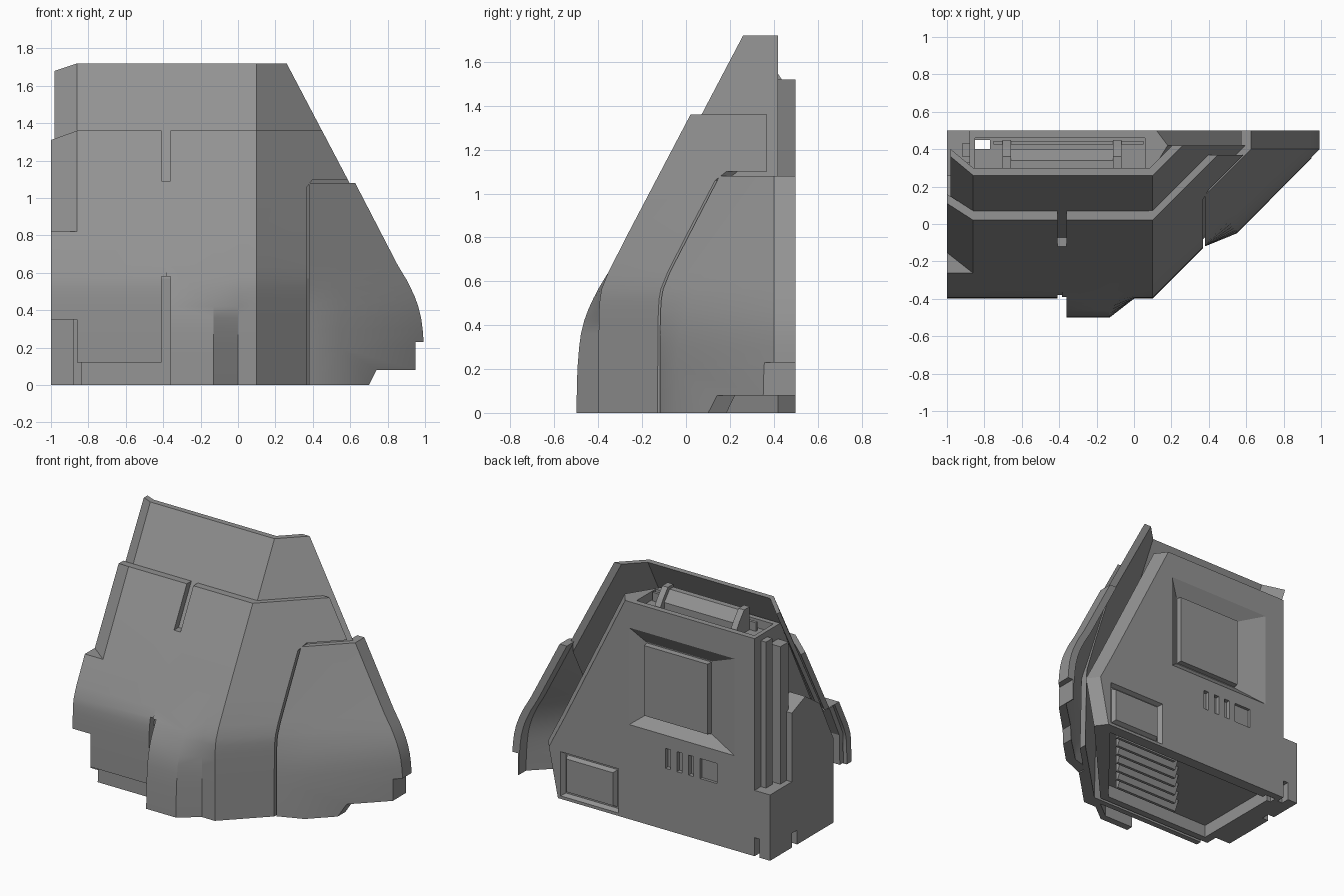
import bpy, bmesh
from math import sqrt

if "Cube" in bpy.data.objects:
    bpy.data.objects.remove(bpy.data.objects["Cube"])

GREY = bpy.data.materials.new("dark_grey")
GREY.diffuse_color = (.29, .29, .29, 1)
GREY.use_nodes = True
GREY.node_tree.nodes["Principled BSDF"].inputs["Base Color"].default_value = GREY.diffuse_color


def loft(name, rings):
    """Closed solid through rings of equally many 3D points."""
    bm = bmesh.new()
    vs = [[bm.verts.new(p) for p in r] for r in rings]
    n = len(rings[0])
    for a, b in zip(vs, vs[1:]):
        for i in range(n):
            j = (i + 1) % n
            bm.faces.new((a[i], a[j], b[j], b[i]))
    bm.faces.new(vs[0][::-1])
    bm.faces.new(vs[-1])
    bmesh.ops.remove_doubles(bm, verts=bm.verts, dist=0.0008)
    bmesh.ops.dissolve_degenerate(bm, dist=0.0005, edges=bm.edges)
    bmesh.ops.recalc_face_normals(bm, faces=bm.faces)
    me = bpy.data.meshes.new(name)
    bm.to_mesh(me)
    bm.free()
    me.materials.append(GREY)
    ob = bpy.data.objects.new(name, me)
    bpy.context.collection.objects.link(ob)
    return ob


def box(name, x0, x1, y0, y1, z0, z1):
    return loft(name, [[(x0, y0, z), (x1, y0, z), (x1, y1, z), (x0, y1, z)] for z in (z0, z1)])


def bar(name, x0, x1, prof):
    """Side profile of (y, z) points extruded along x."""
    return loft(name, [[(x, y, z) for y, z in prof] for x in (x0, x1)])


def frustum(name, outer, inner, y0, y1):
    """Rectangles (x0, x1, z0, z1) joined along y."""
    return loft(name, [[(a, y, c), (b, y, c), (b, y, d), (a, y, d)]
                       for (a, b, c, d), y in ((outer, y0), (inner, y1))])


def cut(ob, cutters):
    for c in cutters:
        m = ob.modifiers.new("cut", 'BOOLEAN')
        m.operation, m.solver, m.object = 'DIFFERENCE', 'EXACT', c
        c.hide_render = True
    bpy.context.view_layer.update()
    dg = bpy.context.evaluated_depsgraph_get()
    me = bpy.data.meshes.new_from_object(ob.evaluated_get(dg))
    ob.modifiers.clear()
    ob.data = me
    for c in cutters:
        bpy.data.objects.remove(c)


def shade(ob):
    bpy.ops.object.select_all(action='DESELECT')
    ob.select_set(True)
    bpy.context.view_layer.objects.active = ob
    bpy.ops.object.shade_smooth_by_angle(angle=0.45)


# Front surface depth at height z: plain face and bulged face
CURVE = {0: -.5, .2: -.495, .3: -.487, .36: -.479, .42: -.464, .47: -.446, .52: -.423, .565: -.4}
LOW = list(CURVE) + [.64]


def yf(z):
    s = .02 - .527 * (1.36 - z) + .4
    return -.4 + .5 * (s + sqrt(s * s + .0009))


def yb(z):
    return CURVE.get(z, yf(z))


def ring(front, offs, z, drop=0.0):
    """Section of a plate: front points plus the same points moved inwards."""
    f = [(x, y, z - (drop if i == 0 else 0)) for i, (x, y) in enumerate(front)]
    b = [(p[0] + o[0], p[1] + o[1], p[2]) for p, o in zip(f, offs)]
    return f + b[::-1]


# Outer front armour, with chamfered left strip above 0.82
def outer(z, ch, drop=0.0):
    f, b = yf(z), yb(z)
    pts = [(-1, f + ch), (-.86, f), (-.385, f), (-.385, b), (-.13, b), (0, f),
           (.1, f), (.47 - f, .37)]
    offs = [(0, .05)] * 6 + [(-.02, .05), (-.07, 0)]
    return ring(pts, offs, z, drop)


armour = loft("front_armour", [outer(z, 0) for z in LOW + [.82]]
              + [outer(.82, .11), outer(1.36, .09, .05)])
corner = loft("c5", [[(.37, y, -1), (2, y, -1), (2, y, 1.1), (.4, y, 1.1), (.37, y, 1.06)]
                     for y in (-1, 1)])          # room for the side armour
cut(armour, [
    box("c1", -.41, -.36, -1, 1, 1.09, 2),       # upper slot
    box("c2", -.41, -.36, -1, 1, -1, .58),       # lower slot
    box("c3", -1.2, -.86, -1, 1, -1, .35),       # lower left steps
    box("c4", -1.2, -.385, -1, 1, -1, .12),
    corner])
shade(armour)


# Under layer, rising above the outer armour
def under(z, ch, drop=0.0):
    f = yf(z) + .05
    pts = [(-.98, f + ch), (-.86, f), (.1, f), (.52 - f, .42)]
    return ring(pts, [(0, .04), (0, .04), (-.015, .04), (-.055, 0)], z, drop)


under_plate = loft("under_plate", [under(0, 0), under(.57, 0), under(.8, 0), under(.8, .1),
                                   under(1.72, .1, .04)])
cut(under_plate, [box("c1", .58, 2, -1, 1, -1, 1.06), box("c2", -2, -.84, -1, 1, -1, .36)])


# Side armour on the right
def side(z):
    f, b = yf(z), yb(z)
    pts = [(.38, .28 + f), (.55, .45 + b), (.5 - b, .4), (.5 - b, .5)]
    return ring(pts, [(0, .08), (-.04, .05), (-.055, .02), (-.055, 0)], z)


side_plate = loft("side_armour", [side(z) for z in LOW + [1.08]])
step = loft("c1", [[(.70, y, -.002), (.74, y, .08), (2, y, .08), (2, y, -.1), (.70, y, -.1)]
                   for y in (-1, 1)])
cut(side_plate, [step, box("c2", .95, 2, -1, 1, -1, .23)])
shade(side_plate)


# Inner body
def body_ring(z, xb):
    f = yf(z) + .11
    return [(xb, .5, z), (xb + .06, .42, z), (.05, f, z), (-.88, f, z), (-.88, .5, z)]


body = loft("body", [body_ring(0, .64), body_ring(.34, .71), body_ring(.565, .594),
                     body_ring(1.52, .12)])
cutters = [
    frustum("c1", (-.73, .09, .66, 1.34), (-.51, .0, .73, 1.24), .501, .44),
    frustum("c2", (.17, .62, .02, .33), (.19, .6, .035, .315), .501, .47),
    box("c3", -.85, .06, .25, .46, 1.46, 2),
    box("c4", -.85, -.77, .4, .45, -1, 2),
    loft("c5", [[(.56, .42, z), (.02, -.24, z), (-.82, -.24, z), (-.82, .42, z)]
                for z in (-.1, .09)])]
for x in (-.21, -.3, -.39):
    cutters.append(box("slot", x - .02, x + .02, .47, .6, .43, .57))
cutters.append(box("slot", -.59, -.46, .48, .6, .43, .57))
cut(body, cutters)

# Panels in the back recesses
frustum("back_panel", (-.505, -.005, .735, 1.235), (-.5, -.01, .74, 1.23), .43, .475)
frustum("corner_panel", (.195, .595, .04, .31), (.215, .575, .06, .29), .46, .499)

# Rails, cover and brackets in the top channel
box("top_rail_back", -.75, .05, .425, .445, 1.44, 1.5)
box("top_rail_front", -.75, .05, .28, .3, 1.44, 1.52)
bar("top_cover", -.68, -.09, [(.4, 1.44), (.4, 1.53), (.34, 1.6), (.3, 1.6), (.3, 1.44)])
for x in (-.68, -.09):
    bar("top_bracket", x - .022, x + .022,
        [(.45, 1.44), (.45, 1.5), (.41, 1.56), (.36, 1.62), (.3, 1.62), (.3, 1.44)])

# Block and columns on the left side
block = bar("left_block", -1, -.87, [(.5, 0), (.5, .46), (.26, .46), (.26, .94), (.11, 1),
                                     (-.05, .89), (-.2, .59), (-.2, 0)])
cut(block, [box("c1", -.92, -.8, .44, .6, -.1, .13), box("c2", -1.1, -.95, .2, .26, -.1, .1)])
box("left_column", -.96, -.87, .24, .33, .44, 1.42)
box("left_column_thin", -.92, -.87, .36, .43, .44, 1.48)

# Slats under the body
for i in range(7):
    y = .36 - i * .085
    x = .46 - (.36 - y) * .84
    bar("bottom_slat", x - .5, x, [(y, .02), (y + .02, .02), (y + .055, .095), (y, .095)])
